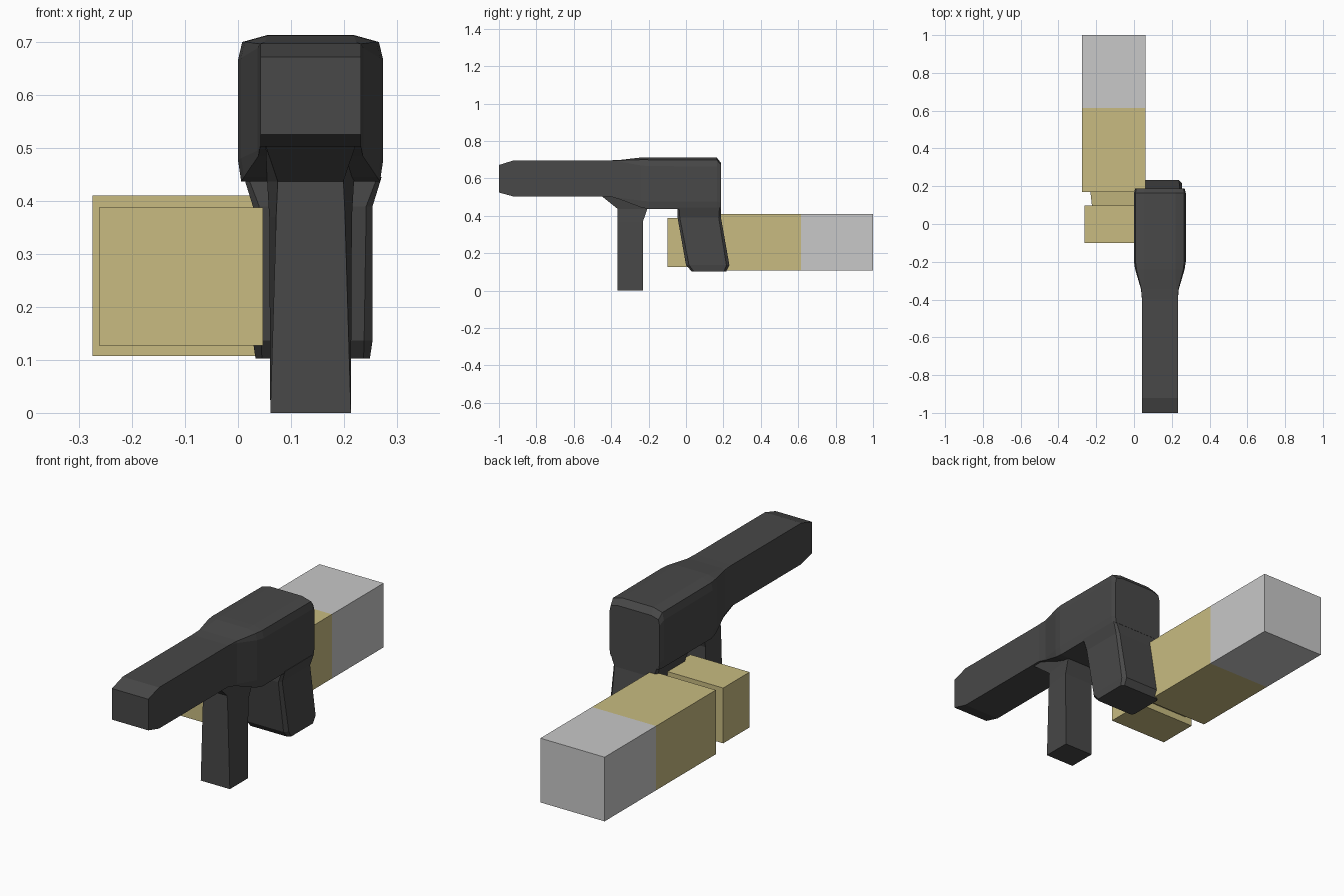
import bpy, bmesh

if "Cube" in bpy.data.objects:
    bpy.data.objects.remove(bpy.data.objects["Cube"])


def material(name, rgb):
    m = bpy.data.materials.new(name)
    m.diffuse_color = (*rgb, 1)
    m.use_nodes = True
    m.node_tree.nodes["Principled BSDF"].inputs["Base Color"].default_value = m.diffuse_color
    return m


dark = material("dark gunmetal", (0.065, 0.065, 0.065))
brass = material("brass", (0.58, 0.50, 0.22))
silver = material("silver grey", (0.58, 0.58, 0.58))


def loft(name, rings, mats):
    """Skin a list of equal-length closed rings and cap both ends."""
    bm = bmesh.new()
    vs = [[bm.verts.new(p) for p in r] for r in rings]
    n = len(vs[0])
    for a, b in zip(vs, vs[1:]):
        for i in range(n):
            j = (i + 1) % n
            bm.faces.new((a[i], a[j], b[j], b[i]))
    bm.faces.new(vs[0])
    bm.faces.new(vs[-1])
    bmesh.ops.remove_doubles(bm, verts=bm.verts, dist=0.0005)
    bmesh.ops.recalc_face_normals(bm, faces=bm.faces)
    me = bpy.data.meshes.new(name)
    bm.to_mesh(me)
    bm.free()
    for m in mats:
        me.materials.append(m)
    ob = bpy.data.objects.new(name, me)
    bpy.context.collection.objects.link(ob)
    return ob


CX = 0.137  # centre plane of the gun


def body_ring(y, w, zb, zt, k):
    """Cross-section with corner chamfers scaled by k (0 = square)."""
    half = [(w - 0.006 * k, zb), (w, zb + 0.04 * k), (w, zt - 0.047 * k),
            (w - 0.008 * k, zt - 0.013 * k), (w - 0.055 * k, zt)]
    pts = half + [(-x, z) for x, z in reversed(half)]
    return [(CX + x, y, z) for x, z in pts]


# Receiver and barrel in one skin
loft("receiver_and_barrel", [body_ring(*s) for s in (
    (-1.0, 0.095, 0.525, 0.672, 0),
    (-0.92, 0.095, 0.503, 0.697, 0),
    (-0.40, 0.095, 0.503, 0.697, 0),
    (-0.345, 0.100, 0.485, 0.700, 0.25),
    (-0.24, 0.131, 0.445, 0.712, 0.9),
    (-0.20, 0.137, 0.437, 0.713, 1),
    (0.165, 0.137, 0.437, 0.711, 1),
    (0.188, 0.131, 0.437, 0.682, 0.8),
)], [dark])


def grip_ring(z, y0, y1, w, c):
    x = CX + 0.004
    return [(x + dx, y, z) for dx, y in (
        (-w, y0 + c), (-w + c, y0), (w - c, y0), (w, y0 + c),
        (w, y1 - c), (w - c, y1), (-w + c, y1), (-w, y1 - c))]


# Slanted rear grip, flaring into the receiver
loft("rear_grip", [grip_ring(*s) for s in (
    (0.103, 0.03, 0.215, 0.108, 0.012),
    (0.137, 0.0, 0.232, 0.113, 0.016),
    (0.39, -0.045, 0.187, 0.113, 0.012),
    (0.445, -0.045, 0.187, 0.130, 0.008),
)], [dark])

# Front magazine: front edge narrows upward, top flares under the barrel
loft("magazine", [[(CX - f, y0, z), (CX + f, y0, z), (CX + b, y1, z), (CX - b, y1, z)]
                  for z, y0, y1, f, b in (
    (0.0, -0.365, -0.23, 0.076, 0.076),
    (0.37, -0.365, -0.23, 0.065, 0.078),
    (0.437, -0.365, -0.207, 0.062, 0.082),
    (0.505, -0.45, -0.20, 0.085, 0.085),
)], [dark])


def box_ring(y, x0, x1, z0, z1):
    return [(x0, y, z0), (x1, y, z0), (x1, y, z1), (x0, y, z1)]


# Cartridge: rim, groove, case and tip
loft("cartridge_rim", [box_ring(y, -0.262, 0.047, 0.127, 0.388) for y in (-0.1, 0.097)], [brass])
loft("cartridge_groove", [box_ring(0.09, -0.222, 0.007, 0.160, 0.355),
                          box_ring(0.18, -0.232, 0.017, 0.150, 0.365)], [brass])
case = loft("cartridge_case_and_tip",
            [box_ring(y, -0.275, 0.06, 0.107, 0.41) for y in (0.17, 0.615, 1.0)], [brass, silver])
for f in case.data.polygons:
    f.material_index = 1 if f.center.y > 0.62 else 0
